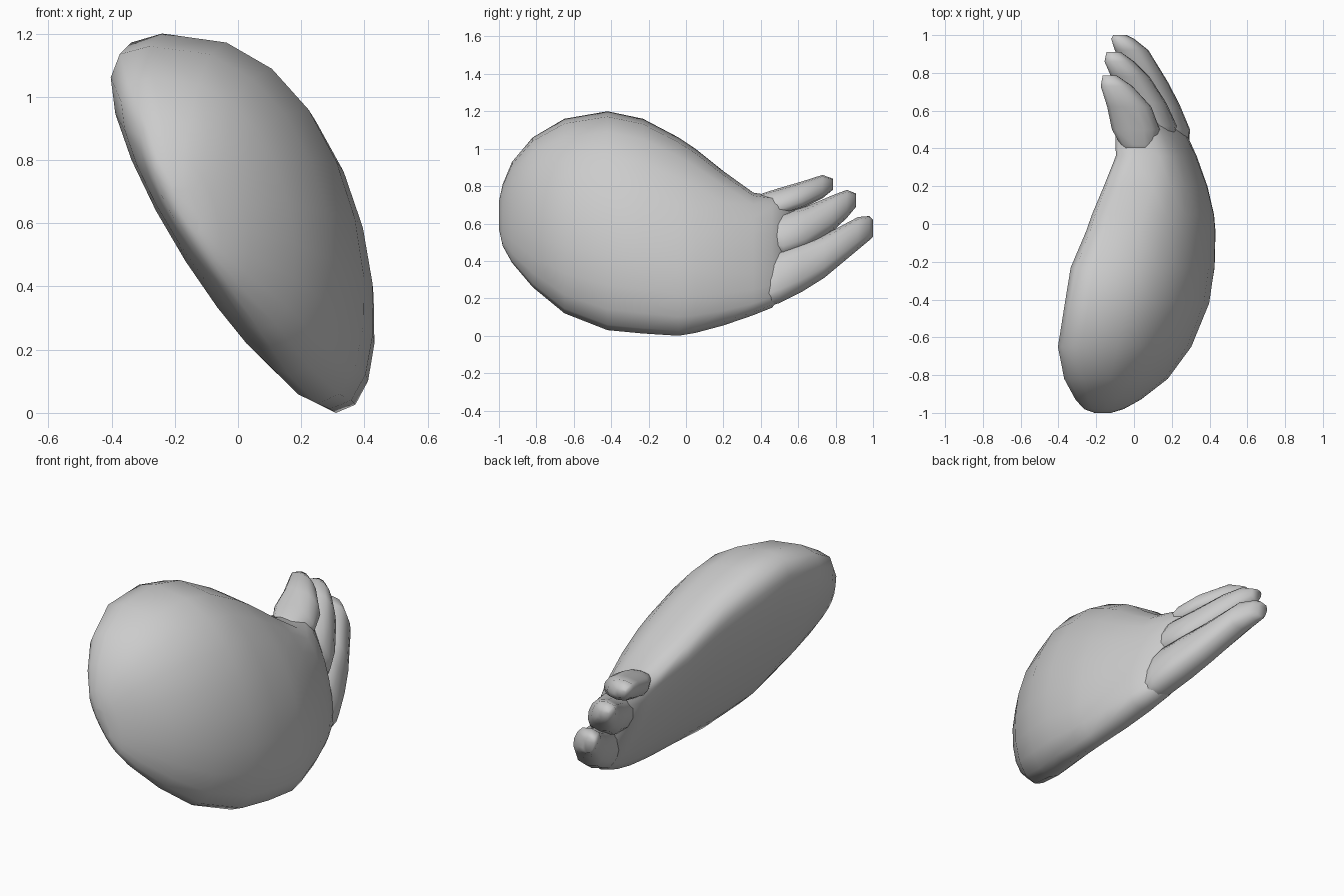
import bpy, bmesh
from math import sin, cos, pi


def loft(name, sections, sides, egg, power):
    """Skin rings lying across y: (y, z_low, z_high, x_low, x_high, outer, inner).
    egg makes the upper half fuller, power(y, s) below 1 makes a ring boxier."""
    bm = bmesh.new()
    rings = []
    for y, z0, z1, x0, x1, outer, inner in sections:
        ring = []
        for i in range(sides):
            a = 2 * pi * i / sides
            s, c = sin(a), abs(cos(a))
            c = c ** power(y, s) if c > 1e-6 else 0
            bulge = (outer if cos(a) > 0 else -inner) * (1 + egg * s) * c
            t = (1 + s) / 2
            ring.append(bm.verts.new((x0 + (x1 - x0) * t + bulge, y, z0 + (z1 - z0) * t)))
        rings.append(ring)
    for r, s in zip(rings, rings[1:]):
        for i in range(sides):
            j = (i + 1) % sides
            bm.faces.new((r[i], r[j], s[j], s[i]))
    bm.faces.new(rings[0])
    bm.faces.new(rings[-1])
    bmesh.ops.recalc_face_normals(bm, faces=bm.faces)
    for f in bm.faces:
        f.smooth = True
    me = bpy.data.meshes.new(name)
    bm.to_mesh(me)
    bm.free()
    ob = bpy.data.objects.new(name, me)
    bpy.context.collection.objects.link(ob)
    return ob


def feather(name, rows):
    """Feather from rows of (y, z_low, z_high, x_min, x_max)."""
    secs = []
    for y, z0, z1, xa, xb in rows:
        c, w = (xa + xb) / 2, (xb - xa) / 2
        secs.append((y, z0, z1, c + 0.3 * w, c - 0.3 * w, w * 0.95, w * 0.95))
    return loft(name, secs, 12, 0.0, lambda y, s: 0.65)


def body_power(y, s):
    """Blunt top, sharper bottom, boxy where the feathers root."""
    k = min(max(y / 0.36, 0), 1)
    return (0.75 if s > 0 else 1.0) * (1 - k) + 0.55 * k


# Thick, leaning main pad of the wing
loft("wing_body", [
    (-1.00, 0.57, 0.72, -0.13, -0.19, 0.03, 0.03),
    (-0.98, 0.48, 0.81, -0.08, -0.22, 0.08, 0.07),
    (-0.93, 0.39, 0.93, -0.02, -0.24, 0.15, 0.11),
    (-0.82, 0.26, 1.06, 0.07, -0.27, 0.26, 0.16),
    (-0.65, 0.12, 1.16, 0.16, -0.28, 0.34, 0.20),
    (-0.42, 0.03, 1.20, 0.25, -0.24, 0.365, 0.21),
    (-0.23, 0.012, 1.16, 0.29, -0.21, 0.355, 0.21),
    (-0.04, 0.00, 1.06, 0.31, -0.15, 0.32, 0.18),
    (0.05, 0.015, 1.00, 0.30, -0.13, 0.31, 0.16),
    (0.20, 0.055, 0.88, 0.27, -0.07, 0.265, 0.14),
    (0.36, 0.11, 0.765, 0.24, 0.00, 0.19, 0.13),
    (0.46, 0.15, 0.75, 0.22, 0.00, 0.15, 0.13),
    (0.58, 0.30, 0.72, 0.14, 0.00, 0.06, 0.06),
], 20, 0.28, body_power)

# Three feathers fanning out of the back edge
feather("upper_feather", [
    (0.34, 0.66, 0.73, 0.00, 0.10),
    (0.42, 0.645, 0.765, -0.07, 0.12),
    (0.50, 0.64, 0.79, -0.115, 0.135),
    (0.62, 0.68, 0.825, -0.14, 0.09),
    (0.73, 0.735, 0.86, -0.175, -0.01),
    (0.785, 0.78, 0.84, -0.165, -0.09),
])
feather("middle_feather", [
    (0.34, 0.48, 0.60, 0.05, 0.16),
    (0.42, 0.45, 0.63, 0.00, 0.20),
    (0.52, 0.42, 0.66, -0.035, 0.225),
    (0.64, 0.46, 0.69, -0.06, 0.17),
    (0.78, 0.555, 0.75, -0.12, 0.08),
    (0.86, 0.63, 0.78, -0.155, 0.00),
    (0.91, 0.69, 0.76, -0.145, -0.07),
])
feather("lower_feather", [
    (0.32, 0.18, 0.36, 0.15, 0.25),
    (0.42, 0.15, 0.42, 0.11, 0.29),
    (0.50, 0.175, 0.46, 0.07, 0.295),
    (0.62, 0.235, 0.50, 0.03, 0.245),
    (0.74, 0.31, 0.54, -0.01, 0.185),
    (0.92, 0.46, 0.635, -0.10, 0.075),
    (0.98, 0.51, 0.64, -0.12, 0.00),
    (1.00, 0.53, 0.62, -0.11, -0.04),
])
